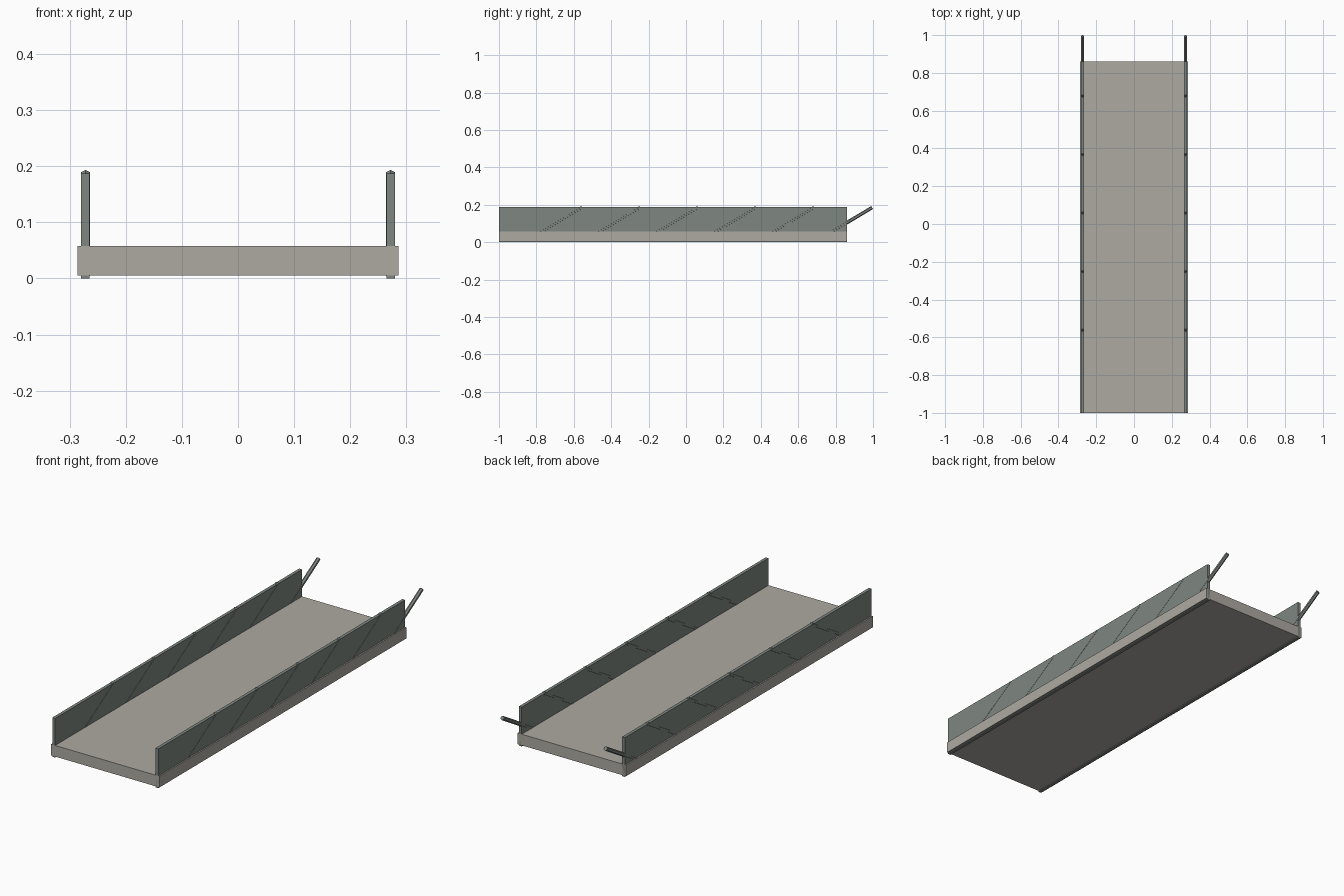
import bpy, bmesh, math
from mathutils import Matrix, Vector

if "Cube" in bpy.data.objects:
    bpy.data.objects.remove(bpy.data.objects["Cube"])

Y0, Y1 = -1.0, 0.86      # deck ends
SIDE_X = 0.272           # centre line of the side walls
PITCH = 0.31             # spacing of the diagonal struts


def material(name, rgb):
    m = bpy.data.materials.new(name)
    m.diffuse_color = (*rgb, 1)
    m.use_nodes = True
    m.node_tree.nodes["Principled BSDF"].inputs["Base Color"].default_value = m.diffuse_color
    return m


concrete = material("concrete", (0.42, 0.40, 0.36))
steel = material("steel", (0.21, 0.24, 0.22))


def finish(name, bm, mat):
    me = bpy.data.meshes.new(name)
    bm.to_mesh(me)
    bm.free()
    me.materials.append(mat)
    ob = bpy.data.objects.new(name, me)
    bpy.context.collection.objects.link(ob)
    return ob


def box(name, lo, hi, mat):
    lo, hi = Vector(lo), Vector(hi)
    bm = bmesh.new()
    bmesh.ops.create_cube(bm, size=1, matrix=Matrix.Translation((lo + hi) / 2)
                          @ Matrix.Diagonal((*(hi - lo), 1)))
    return finish(name, bm, mat)


def strut(name, a, b, radius, mat):
    # six-sided bar in the YZ plane, flats facing sideways
    a, b = Vector(a), Vector(b)
    d = b - a
    bm = bmesh.new()
    bmesh.ops.create_cone(bm, cap_ends=True, segments=6, radius1=radius,
                          radius2=radius, depth=d.length,
                          matrix=Matrix.Translation((a + b) / 2)
                          @ Matrix.Rotation(-math.atan2(d.y, d.z), 4, 'X'))
    return finish(name, bm, mat)


# deck slab
box("deck", (-0.286, Y0, 0.005), (0.286, Y1, 0.058), concrete)

for side, s in (("left", -1), ("right", 1)):
    x = s * SIDE_X
    # side wall, running through the deck and just below it
    box(side + "_wall", (x - 0.0075, Y0, 0), (x + 0.0075, Y1, 0.187), steel)
    # diagonal struts, the last one overhangs the far end
    for i in range(6):
        end = 0.995 - PITCH * i
        strut(f"{side}_strut_{i + 1}", (x, end - 0.295, 0.0085),
              (x, end, 0.185), 0.0095, steel)
